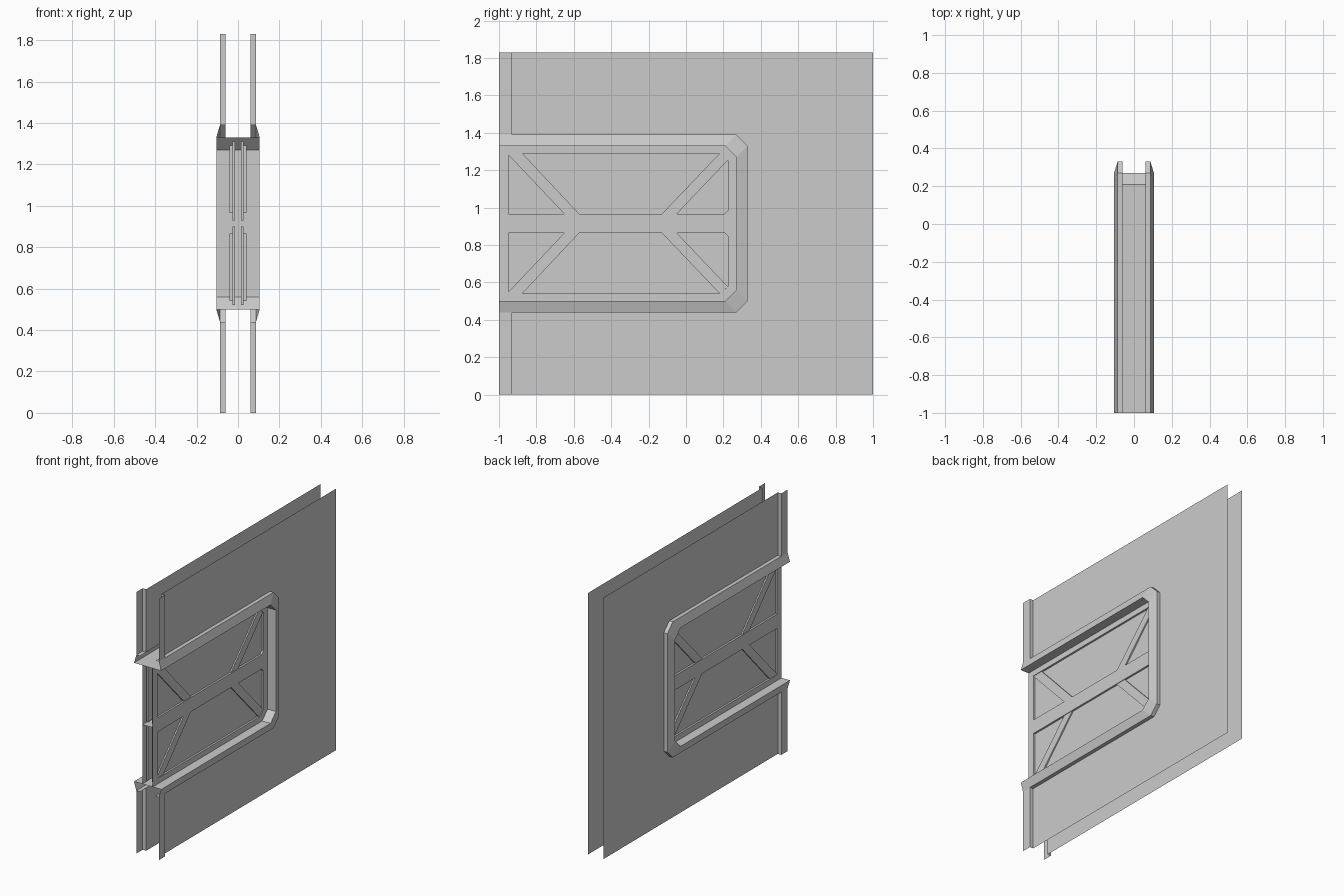
import bpy, bmesh

if "Cube" in bpy.data.objects:
    bpy.data.objects.remove(bpy.data.objects["Cube"])

H = 1.83          # wall height; everything mirrors about H / 2
WALL, TRIM, FRAME = 0.06, 0.087, 0.105   # half-depths along x


def make(name, build):
    bm = bmesh.new()
    build(bm)
    bmesh.ops.remove_doubles(bm, verts=bm.verts, dist=1e-5)
    bmesh.ops.recalc_face_normals(bm, faces=bm.faces)
    me = bpy.data.meshes.new(name)
    bm.to_mesh(me)
    bm.free()
    ob = bpy.data.objects.new(name, me)
    bpy.context.collection.objects.link(ob)
    return ob


def face(bm, pts):
    return bm.faces.new([bm.verts.new(p) for p in pts])


def bridge(bm, a, b, closed=False):
    """Quads between two point lists of equal length."""
    n = len(a)
    for i in range(n if closed else n - 1):
        j = (i + 1) % n
        face(bm, [a[i], a[j], b[j], b[i]])


def at(x, path):
    return [(x, y, z) for y, z in path]


def prism(bm, path, x0, x1):
    face(bm, at(x0, path))
    face(bm, at(x1, path))
    bridge(bm, at(x0, path), at(x1, path), True)


def flip(path):
    return [(y, H - z) for y, z in path]


# Opening outlines (y, z)
outer = [(-1, 1.39), (0.27, 1.39), (0.33, 1.33), (0.33, 0.50), (0.27, 0.44), (-1, 0.44)]
inner = [(-1, 1.33), (0.21, 1.33), (0.27, 1.27), (0.27, 0.56), (0.21, 0.50), (-1, 0.50)]

# Upper sash outlines
sash_out = [(-1, 1.33), (0.21, 1.33), (0.27, 1.27), (0.27, 0.985), (0.27, 0.915), (-1, 0.915)]
sash_in = [(-0.95, 1.29), (0.19, 1.29), (0.225, 1.25), (0.225, 0.985), (0.205, 0.965), (-0.95, 0.965)]
glass = [(-0.975, 1.31), (0.20, 1.31), (0.25, 1.26), (0.25, 0.93), (-0.975, 0.93)]
brace_rear = [(-0.13, 0.965), (-0.05, 0.965), (0.223, 1.252), (0.19, 1.29), (0.18, 1.29)]
brace_front = [(-0.65, 0.965), (-0.57, 0.965), (-0.875, 1.29), (-0.95, 1.29), (-0.95, 1.282)]

for s, side in ((1, "right"), (-1, "left")):
    # Wall sheet with the window opening
    def wall(bm):
        hole = [(-0.93, 1.39)] + outer[1:-1] + [(-0.93, 0.44)]
        face(bm, at(s * WALL, hole + [(-0.93, 0), (1, 0), (1, H), (-0.93, H)]))
    make(side + "_wall_sheet", wall)

    # Raised edge trim above and below the opening
    def trim(bm):
        for z0, z1 in ((0, 0.44), (1.39, H)):
            prof = [(s * WALL, -0.93), (s * TRIM, -0.93), (s * TRIM, -1)]
            bridge(bm, [(x, y, z0) for x, y in prof], [(x, y, z1) for x, y in prof])
    make(side + "_edge_trim", trim)

    for fn, level in ((lambda p: p, "upper"), (flip, "lower")):
        # Sash face and the walls of its opening
        def sash(bm):
            o, i = fn(sash_out), fn(sash_in)
            bridge(bm, at(s * 0.04, o), at(s * 0.04, i), True)
            bridge(bm, at(s * 0.04, i), at(s * 0.025, i), True)
        make(f"{side}_{level}_sash", sash)

        # Glass slab
        make(f"{side}_{level}_glass", lambda bm: prism(bm, fn(glass), s * 0.015, s * 0.027))

        # Diagonal braces
        for b, end in ((brace_front, "front"), (brace_rear, "rear")):
            make(f"{side}_{level}_{end}_brace", lambda bm: prism(bm, fn(b), s * 0.02, s * 0.036))


# Window surround: step, sloped face and reveal through the wall
def surround(bm):
    rings = [at(WALL, outer), at(TRIM, outer), at(FRAME, inner),
             at(-FRAME, inner), at(-TRIM, outer), at(-WALL, outer)]
    for a, b in zip(rings, rings[1:]):
        bridge(bm, a, b)
make("window_surround", surround)

# Rail joining the two sashes
make("meeting_rail", lambda bm: face(bm, [(-0.04, -1, H / 2), (0.04, -1, H / 2),
                                          (0.04, 0.27, H / 2), (-0.04, 0.27, H / 2)]))
